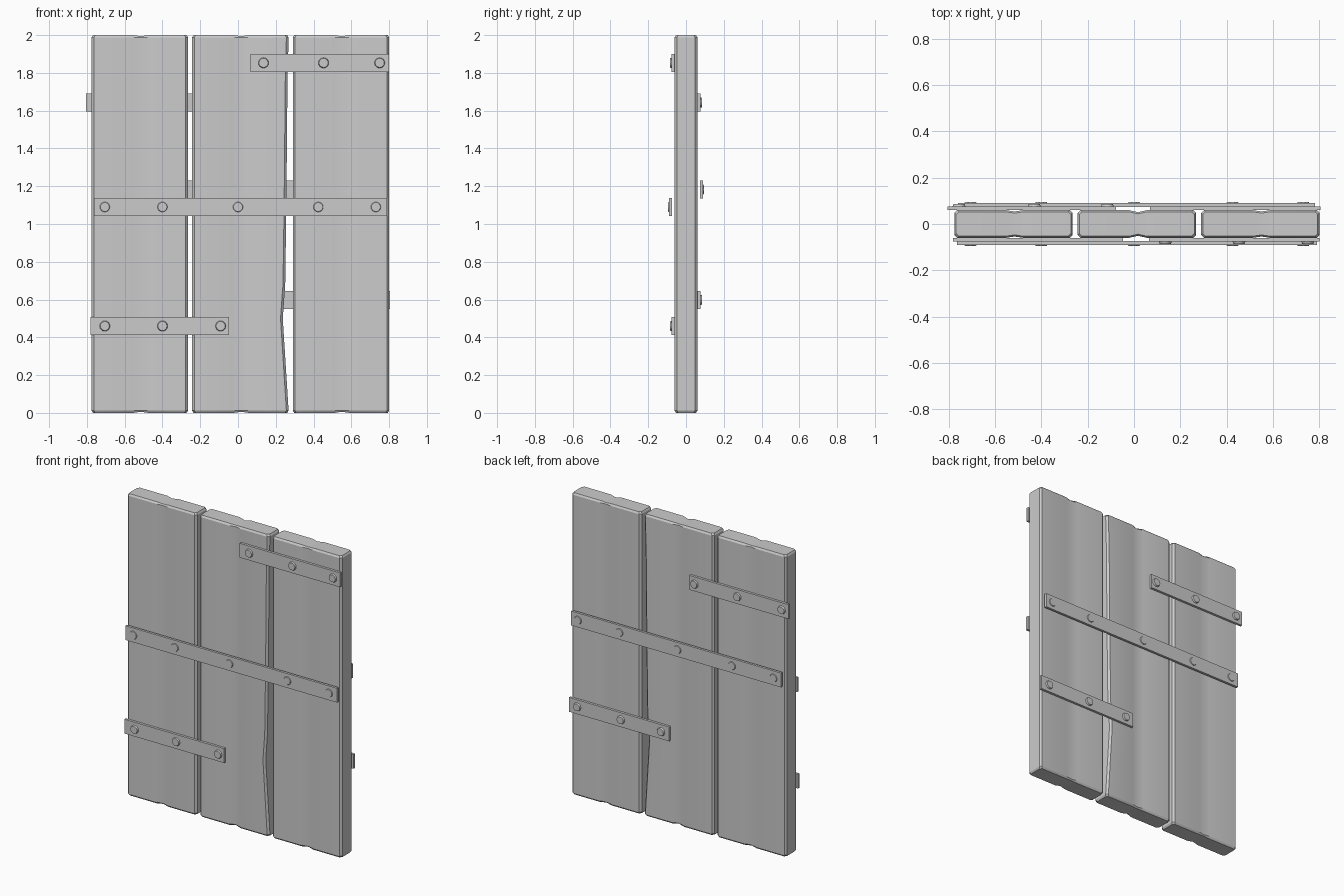
import bpy, bmesh
from math import pi

if "Cube" in bpy.data.objects:
    bpy.data.objects.remove(bpy.data.objects["Cube"])

H = 0.06     # half thickness of the planks
C = 0.012    # chamfer size


def plank(name, x0, x1, dip, wear=()):
    """Chamfered board with a shallow central groove; wear = (z, right edge x)."""
    rows = [(0.0, x1, 1), (C, x1, 0)] + [(z, x, 0) for z, x in wear]
    rows += [(2 - C, x1, 0), (2.0, x1, 1)]
    xm = (x0 + x1) / 2 + 0.005
    bm = bmesh.new()
    rings = []
    for z, xr, end in rows:
        i = C * 0.6 * end
        a, b, h = x0 + i, xr - i, H - i
        front = [(a, -h + C), (a + C, -h), (xm - 0.04, -h), (xm, -h + dip),
                 (xm + 0.04, -h), (b - C, -h), (b, -h + C)]
        outline = front + [(x, -y) for x, y in reversed(front)]
        ring = []
        for x, y in outline:
            # the groove also dents the end grain slightly
            dz = 0.006 * end * (1 if z == 0 else -1) if x == xm else 0
            ring.append(bm.verts.new((x, y, z + dz)))
        rings.append(ring)
    n = len(rings[0])
    for lo, up in zip(rings, rings[1:]):
        for k in range(n):
            bm.faces.new((lo[k], lo[(k + 1) % n], up[(k + 1) % n], up[k]))
    # end caps as strips between front and back outline
    for ring in (rings[0], rings[-1]):
        for k in range(n // 2 - 1):
            bm.faces.new((ring[k], ring[k + 1], ring[n - 2 - k], ring[n - 1 - k]))
    bmesh.ops.recalc_face_normals(bm, faces=bm.faces)
    me = bpy.data.meshes.new(name)
    bm.to_mesh(me)
    bm.free()
    ob = bpy.data.objects.new(name, me)
    bpy.context.collection.objects.link(ob)
    smooth(ob)


def smooth(ob):
    bpy.ops.object.select_all(action='DESELECT')
    ob.select_set(True)
    bpy.context.view_layer.objects.active = ob
    bpy.ops.object.shade_smooth_by_angle(angle=0.5)


def strap(name, x0, x1, z, side, y, rivets, rivet_h):
    """Flat iron bar on one side (-1 front, 1 back) with round rivets."""
    t = 0.016
    bpy.ops.mesh.primitive_cube_add(size=1, location=((x0 + x1) / 2, side * (y + t / 2), z))
    ob = bpy.context.object
    ob.name = name
    ob.scale = (x1 - x0, t, 0.095)
    for k, x in enumerate(rivets):
        bpy.ops.mesh.primitive_cone_add(vertices=16, radius1=0.029, radius2=0.024,
                                        depth=rivet_h + 0.004,
                                        location=(x, side * (y + t + rivet_h / 2 - 0.002), z),
                                        rotation=(-side * pi / 2, 0, 0))
        r = bpy.context.object
        r.name = f"{name}_rivet_{k + 1}"
        smooth(r)


# planks
plank("left_plank", -0.775, -0.265, 0.006)
plank("middle_plank", -0.243, 0.268, 0.009,
      [(0.5, 0.237), (0.68, 0.25), (1.1, 0.256), (1.75, 0.262)])
plank("right_plank", 0.29, 0.80, 0.006)

# straps on both faces
long_rivets = (-0.705, -0.40, 0.0, 0.425, 0.73)
strap("front_long_strap", -0.763, 0.79, 1.09, -1, 0.074, long_rivets, 0.004)
strap("front_top_strap", 0.065, 0.80, 1.853, -1, 0.06, (0.135, 0.453, 0.75), 0.01)
strap("front_low_strap", -0.78, -0.048, 0.46, -1, 0.06, (-0.705, -0.40, -0.092), 0.01)
strap("back_long_strap", -0.76, 0.78, 1.183, 1, 0.074, long_rivets, 0.004)
strap("back_top_strap", -0.805, -0.078, 1.643, 1, 0.06, (-0.755, -0.43, -0.115), 0.01)
strap("back_low_strap", 0.07, 0.805, 0.598, 1, 0.06, (0.13, 0.425, 0.745), 0.01)
